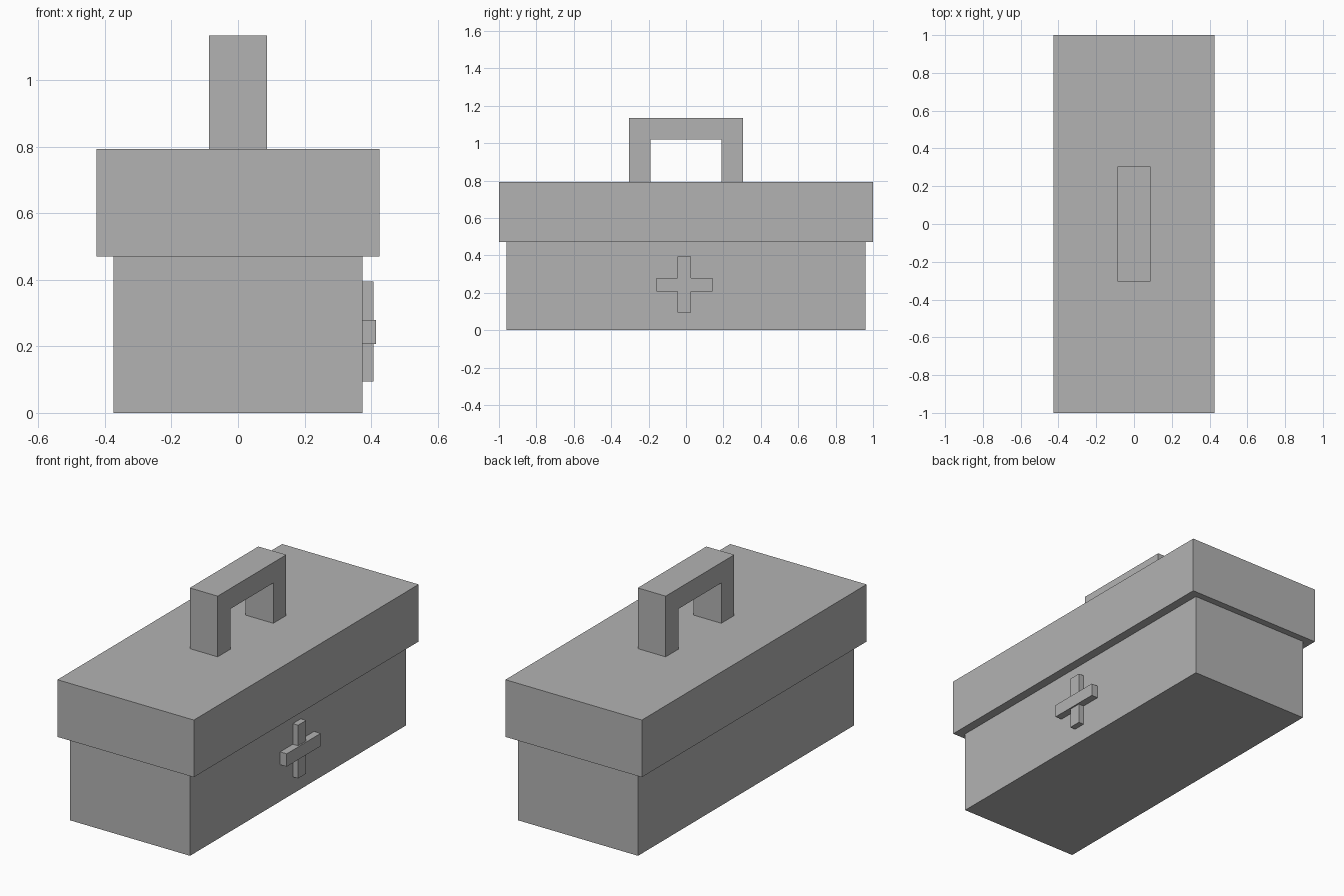
import bpy
import bmesh
from mathutils import Matrix, Vector

cube = bpy.data.objects.get("Cube")
if cube:
    bpy.data.objects.remove(cube, do_unlink=True)

grey = bpy.data.materials.new("plain grey")
grey.use_nodes = True
colour = (0.45, 0.45, 0.45, 1)
grey.diffuse_color = colour
grey.node_tree.nodes["Principled BSDF"].inputs["Base Color"].default_value = colour


def box(name, low, high):
    """Axis-aligned box between two opposite corners."""
    low, high = Vector(low), Vector(high)
    mesh = bpy.data.meshes.new(name)
    bm = bmesh.new()
    bmesh.ops.create_cube(bm, size=1, matrix=Matrix.Diagonal((*(high - low), 1)))
    bm.to_mesh(mesh)
    bm.free()
    mesh.materials.append(grey)
    obj = bpy.data.objects.new(name, mesh)
    obj.location = (low + high) / 2
    bpy.context.collection.objects.link(obj)
    return obj


# Case body and overhanging lid
body_x, lid_bottom, lid_top = 0.374, 0.471, 0.793
box("case_body", (-body_x, -0.961, 0), (body_x, 0.961, lid_bottom))
box("lid", (-0.425, -1, lid_bottom), (0.425, 1, lid_top))

# Carrying handle: two posts and a grip
grip_x, grip_y, grip_bottom = 0.087, 0.305, 1.02
for name, side in (("front_handle_post", -1), ("back_handle_post", 1)):
    y0, y1 = sorted((side * 0.19, side * grip_y))
    box(name, (-grip_x, y0, lid_top), (grip_x, y1, grip_bottom))
box("handle_grip", (-grip_x, -grip_y, grip_bottom), (grip_x, grip_y, 1.135))

# Raised cross on the left side, its level bar standing slightly prouder
box("cross_upright", (body_x, -0.046, 0.095), (0.407, 0.026, 0.395))
box("cross_bar", (body_x, -0.159, 0.207), (0.415, 0.143, 0.279))
